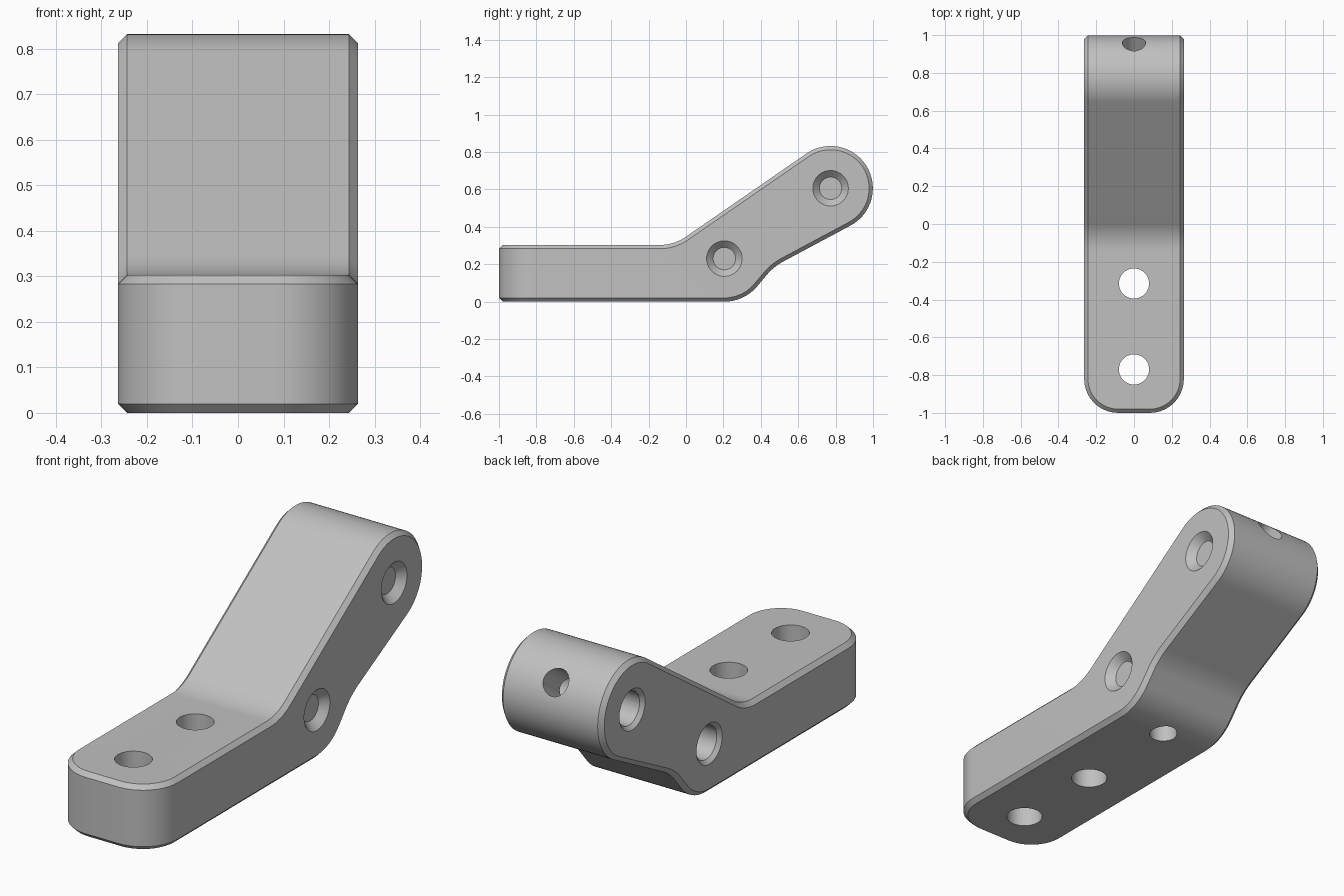
import bpy, bmesh, math
from mathutils import Vector

old = bpy.data.objects.get("Cube")
if old:
    bpy.data.objects.remove(old, do_unlink=True)

HALF = 0.264          # half width of the bracket
CHAMFER = 0.02
HINGE = Vector((0, 0.205, 0.23))
TIP = Vector((0, 0.773, 0.606))
TIP_R = 0.226
ARM = math.radians(34.6)

grey = bpy.data.materials.new("plain grey")
grey.use_nodes = True
grey.diffuse_color = (0.53, 0.53, 0.53, 1)
grey.node_tree.nodes["Principled BSDF"].inputs["Base Color"].default_value = grey.diffuse_color


def fillet(a, corner, b, r, n=12):
    """Points of an arc rounding the corner between a and b."""
    a, c, b = Vector(a), Vector(corner), Vector(b)
    u, v = (a - c).normalized(), (b - c).normalized()
    half = u.angle(v) / 2
    centre = c + (u + v).normalized() * r / math.sin(half)
    p = c + u * r / math.tan(half) - centre
    q = c + v * r / math.tan(half) - centre
    sweep = math.pi - 2 * half
    return [centre + (p * math.sin((1 - t) * sweep) + q * math.sin(t * sweep)) / math.sin(sweep)
            for t in (i / n for i in range(n + 1))]


def make_object(name, bm):
    mesh = bpy.data.meshes.new(name)
    bmesh.ops.recalc_face_normals(bm, faces=bm.faces)
    bm.to_mesh(mesh)
    bm.free()
    mesh.materials.append(grey)
    ob = bpy.data.objects.new(name, mesh)
    bpy.context.collection.objects.link(ob)
    return ob


# Side outline: flat foot, rounded heel, sloping arm with a round tip
def tip_point(angle):
    return Vector((TIP.y + TIP_R * math.cos(angle), TIP.z + TIP_R * math.sin(angle)))


start, end = math.radians(-62.2), ARM + math.pi / 2
arc = [tip_point(start + (end - start) * i / 36) for i in range(37)]
toe_low, toe_high = (-1, 0), (-1, 0.303)
heel, under = (0.312, 0), (0.469, 0.187)
bend = (arc[-1].x - (arc[-1].y - toe_high[1]) / math.tan(ARM), toe_high[1])
outline = [Vector(toe_low)]
outline += fillet(toe_low, heel, under, 0.23)
outline += fillet(heel, under, arc[0], 0.3)
outline += arc
outline += fillet(arc[-1], bend, toe_high, 0.24)
outline.append(Vector(toe_high))

bm = bmesh.new()
face = bm.faces.new([bm.verts.new((-HALF, p.x, p.y)) for p in outline])
grown = bmesh.ops.extrude_face_region(bm, geom=[face], use_keep_orig=True)
moved = [g for g in grown["geom"] if isinstance(g, bmesh.types.BMVert)]
bmesh.ops.translate(bm, verts=moved, vec=(2 * HALF, 0, 0))
bmesh.ops.recalc_face_normals(bm, faces=bm.faces)

# Round the two upright toe corners, then chamfer every sharp rim
toe = [e for e in bm.edges if all(v.co.y < -0.99 for v in e.verts)
       and abs(e.verts[0].co.z - e.verts[1].co.z) > 0.1]
bmesh.ops.bevel(bm, geom=toe, offset=0.18, offset_type='OFFSET', segments=10,
                profile=0.5, affect='EDGES')
rims = [e for e in bm.edges if e.is_manifold and e.calc_face_angle(0) > math.radians(50)]
bmesh.ops.bevel(bm, geom=rims, offset=CHAMFER, offset_type='OFFSET', segments=1,
                profile=0.5, affect='EDGES')
bracket = make_object("bracket", bm)


def drill(p, q, r1, r2):
    """Cut a round hole or countersink from p to q."""
    p, q = Vector(p), Vector(q)
    bm = bmesh.new()
    bmesh.ops.create_cone(bm, cap_ends=True, segments=48, radius1=r1, radius2=r2,
                          depth=(q - p).length)
    turn = (q - p).to_track_quat('Z', 'Y').to_matrix()
    bmesh.ops.rotate(bm, verts=bm.verts, cent=(0, 0, 0), matrix=turn)
    bmesh.ops.translate(bm, verts=bm.verts, vec=(p + q) / 2)
    cutter = make_object("hole_cutter", bm)
    cutter.hide_render = True
    mod = bracket.modifiers.new("hole", 'BOOLEAN')
    mod.operation, mod.solver, mod.object = 'DIFFERENCE', 'EXACT', cutter
    bpy.context.view_layer.objects.active = bracket
    bpy.ops.object.modifier_apply(modifier=mod.name)
    bpy.data.objects.remove(cutter, do_unlink=True)


# Cross holes with countersunk rims
for c in (HINGE, TIP):
    side = Vector((1, 0, 0))
    drill(c - side * 0.4, c + side * 0.4, 0.078, 0.078)
    for s in (-1, 1):
        drill(c + side * s * (HALF - 0.035), c + side * s * (HALF + 0.02), 0.06, 0.115)

# Upright mounting holes in the foot
for y in (-0.77, -0.315):
    drill((0, y, -0.1), (0, y, 0.5), 0.08, 0.08)

# Small set-screw holes reaching the cross holes
drill((0, HINGE.y, -0.1), HINGE, 0.062, 0.062)
out = Vector((0, math.cos(ARM), math.sin(ARM)))
drill(TIP + out * 0.4, TIP, 0.062, 0.062)

bpy.ops.object.select_all(action='DESELECT')
bracket.select_set(True)
bpy.context.view_layer.objects.active = bracket
bpy.ops.object.shade_smooth_by_angle(angle=math.radians(25))
